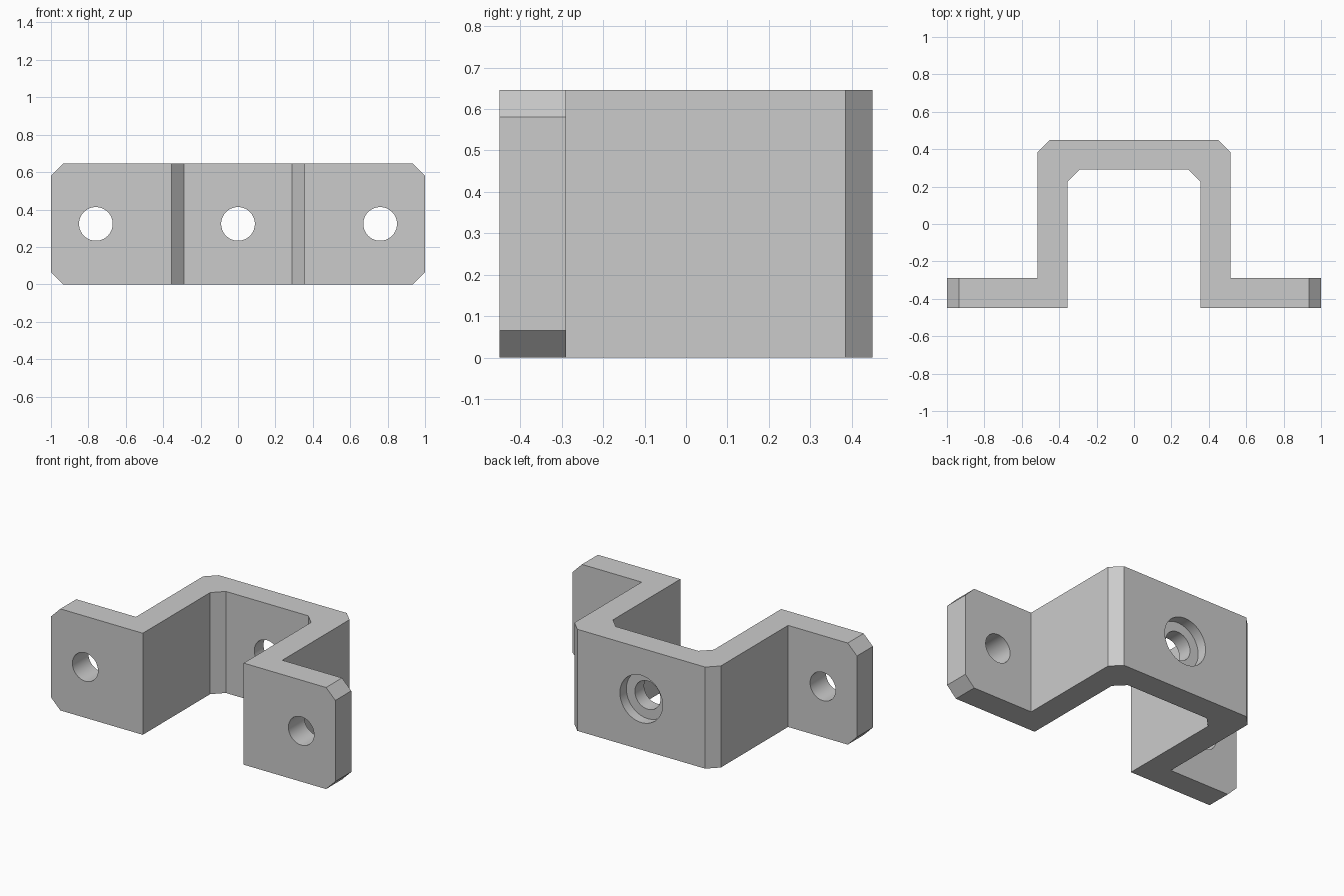
import bpy
import bmesh
from math import radians

cube = bpy.data.objects.get("Cube")
if cube:
    bpy.data.objects.remove(cube, do_unlink=True)

HEIGHT = 0.646
CHAMFER = 0.065
HOLE_R = 0.09
MID = HEIGHT / 2

grey = bpy.data.materials.new("plain grey")
grey.use_nodes = True
colour = (0.6, 0.6, 0.6, 1)
grey.diffuse_color = colour
grey.node_tree.nodes["Principled BSDF"].inputs["Base Color"].default_value = colour


def add_cutter(name, x, y, radius, depth):
    """Cylinder along y, used to cut a hole."""
    bpy.ops.mesh.primitive_cylinder_add(
        vertices=64, radius=radius, depth=depth,
        location=(x, y, MID), rotation=(radians(90), 0, 0))
    cutter = bpy.context.object
    cutter.name = name
    cutter.data.materials.append(grey)
    cutter.hide_render = True
    return cutter


# Hat-shaped strip: half profile mirrored across x, extruded upward
half = [(0.355, 0.292), (0.355, -0.45), (1, -0.45), (1, -0.29),
        (0.515, -0.29), (0.515, 0.45)]
profile = half + [(-x, y) for x, y in reversed(half)]

bm = bmesh.new()
base = bm.faces.new([bm.verts.new((x, y, 0)) for x, y in profile])
top = bmesh.ops.extrude_face_region(bm, geom=[base])["geom"]
bmesh.ops.translate(bm, vec=(0, 0, HEIGHT),
                    verts=[v for v in top if isinstance(v, bmesh.types.BMVert)])
bmesh.ops.recalc_face_normals(bm, faces=bm.faces)


# Chamfer the bends of the bridge and the outer corners of the flanges
def is_chamfered(edge):
    a, b = (v.co for v in edge.verts)
    bend = abs(a.z - b.z) > 0.1 and a.y > 0
    corner = abs(a.y - b.y) > 0.1 and abs(a.x) > 0.99 and abs(b.x) > 0.99
    return bend or corner


bmesh.ops.bevel(bm, geom=[e for e in bm.edges if is_chamfered(e)],
                offset=CHAMFER, segments=1, affect='EDGES')
bmesh.ops.recalc_face_normals(bm, faces=bm.faces)

mesh = bpy.data.meshes.new("mounting_bracket")
bm.to_mesh(mesh)
bm.free()
mesh.materials.append(grey)
bracket = bpy.data.objects.new("mounting_bracket", mesh)
bpy.context.collection.objects.link(bracket)

# Flange holes, bridge hole and its counterbore from the back
cutters = [
    add_cutter("left_hole_cutter", 0.76, -0.37, HOLE_R, 0.4),
    add_cutter("right_hole_cutter", -0.76, -0.37, HOLE_R, 0.4),
    add_cutter("bridge_hole_cutter", 0, 0.37, HOLE_R, 0.4),
    add_cutter("counterbore_cutter", 0, 0.485, 0.15, 0.2),
]
bpy.ops.object.select_all(action='DESELECT')
bracket.select_set(True)
bpy.context.view_layer.objects.active = bracket
for cutter in cutters:
    mod = bracket.modifiers.new(cutter.name, 'BOOLEAN')
    mod.object = cutter
    mod.operation = 'DIFFERENCE'
    mod.solver = 'EXACT'
    bpy.ops.object.modifier_apply(modifier=mod.name)
for cutter in cutters:
    bpy.data.objects.remove(cutter, do_unlink=True)

bpy.ops.object.shade_smooth_by_angle(angle=radians(30))
